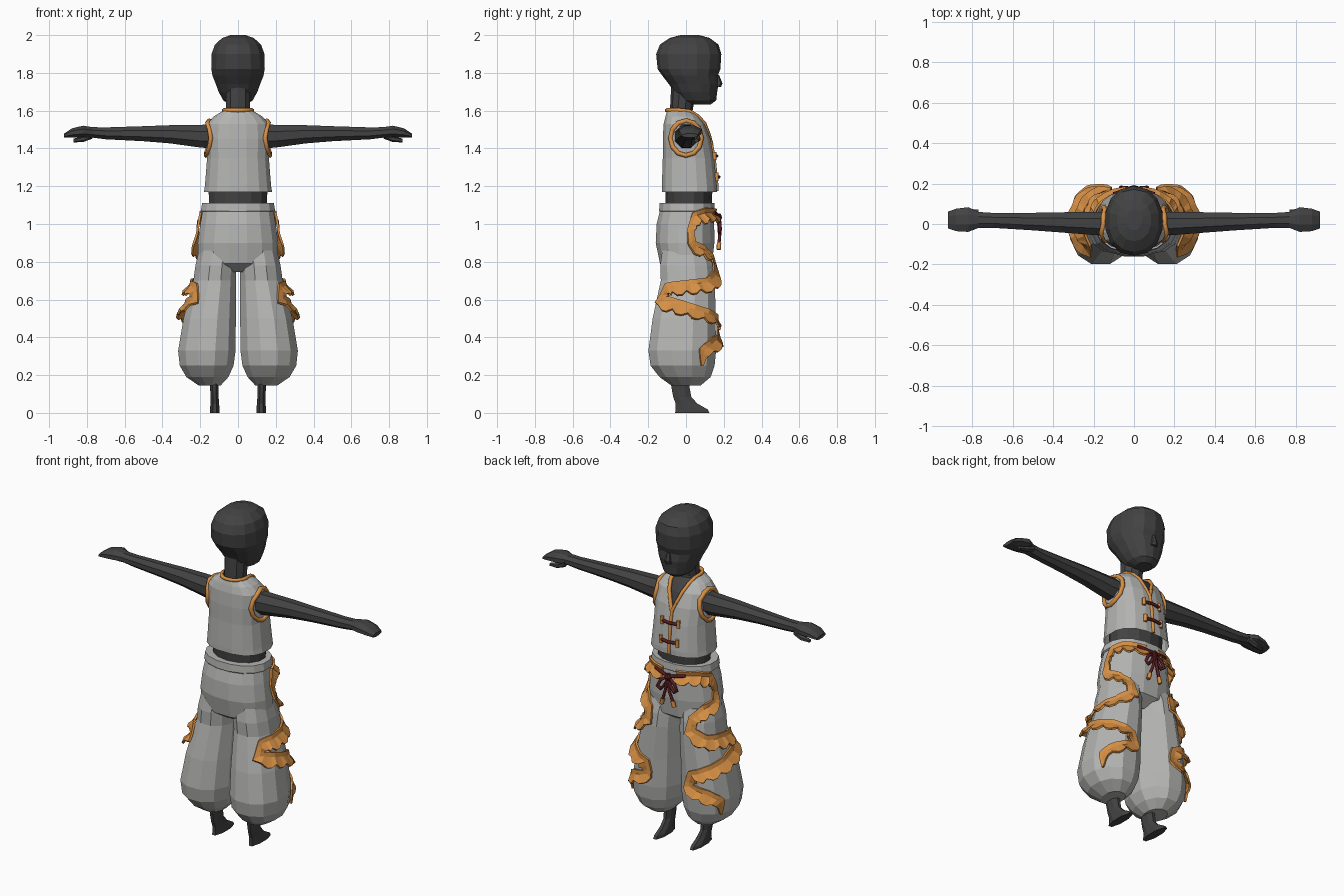
import bpy, bmesh
from math import sin, cos, pi, radians, copysign
from mathutils import Vector
from mathutils.bvhtree import BVHTree

cube = bpy.data.objects.get("Cube")
if cube:
    bpy.data.objects.remove(cube)


def material(name, r, g, b):
    m = bpy.data.materials.new(name)
    m.use_nodes = True
    m.diffuse_color = (r, g, b, 1)
    bsdf = m.node_tree.nodes["Principled BSDF"]
    bsdf.inputs["Base Color"].default_value = (r, g, b, 1)
    bsdf.inputs["Roughness"].default_value = 0.8
    return m


SKIN = material("charcoal", 0.055, 0.055, 0.055)
CLOTH = material("light grey cloth", 0.46, 0.46, 0.45)
TRIM = material("orange trim", 0.68, 0.28, 0.06)
CORD = material("dark red cord", 0.10, 0.012, 0.015)


def add(name, mesh, mat):
    mesh.materials.clear()
    mesh.materials.append(mat)
    ob = bpy.data.objects.new(name, mesh)
    bpy.context.collection.objects.link(ob)
    return ob


def loft(name, rings, mat, n=14, power=2.0, axis="z", side=1, caps=True):
    """Skin rings of (position, centre a, half a, centre b, half b)."""
    bm = bmesh.new()
    loops = []
    for pos, ca, ra, cb, rb in rings:
        loop = []
        for i in range(n):
            t = 2 * pi * (i + 0.5) / n
            a = ca + ra * copysign(abs(cos(t)) ** (2 / power), cos(t))
            b = cb + rb * copysign(abs(sin(t)) ** (2 / power), sin(t))
            x, y, z = (a, b, pos) if axis == "z" else (pos, a, b)
            loop.append(bm.verts.new((x * side, y, z)))
        loops.append(loop)
    for lo, hi in zip(loops, loops[1:]):
        for i in range(n):
            j = (i + 1) % n
            bm.faces.new((lo[i], lo[j], hi[j], hi[i]))
    if caps:
        bm.faces.new(loops[0])
        bm.faces.new(loops[-1])
    bmesh.ops.recalc_face_normals(bm, faces=bm.faces)
    me = bpy.data.meshes.new(name)
    bm.to_mesh(me)
    bm.free()
    return add(name, me, mat)


def tube(name, pts, radius, mat, closed=False):
    cu = bpy.data.curves.new(name, "CURVE")
    cu.dimensions = "3D"
    cu.bevel_depth = radius
    cu.bevel_resolution = 1
    cu.use_fill_caps = True
    sp = cu.splines.new("POLY")
    sp.points.add(len(pts) - 1)
    for p, co in zip(sp.points, pts):
        p.co = (*co, 1)
    sp.use_cyclic_u = closed
    tmp = bpy.data.objects.new(name, cu)
    me = bpy.data.meshes.new_from_object(tmp)
    bpy.data.objects.remove(tmp)
    return add(name, me, mat)


def surface(*obs):
    verts, polys = [], []
    for ob in obs:
        k = len(verts)
        verts += [v.co.copy() for v in ob.data.vertices]
        polys += [[k + i for i in p.vertices] for p in ob.data.polygons]
    return BVHTree.FromPolygons(verts, polys)


# Head and neck
spans = [(1.632, .03, .13, .045), (1.655, -.03, .16, .08), (1.70, -.065, .165, .105),
         (1.74, -.09, .172, .12), (1.785, -.125, .168, .138), (1.82, -.15, .182, .145),
         (1.90, -.158, .187, .143), (1.95, -.138, .172, .125), (1.985, -.085, .125, .085),
         (2.0, -.03, .07, .04)]
loft("head", [(z, 0, rx, (a + b) / 2, (b - a) / 2) for z, a, b, rx in spans], SKIN, power=2.2)
loft("nose", [(1.725, 0, .022, .165, .02), (1.745, 0, .02, .172, .021),
              (1.79, 0, .01, .165, .01)], SKIN, n=6)
loft("neck", [(1.53, 0, .08, -.025, .07), (1.60, 0, .066, -.025, .06),
              (1.74, 0, .068, -.01, .068)], SKIN, n=10)

# Torso under the vest
vest_rings = [(1.17, 0, .183, .018, .148), (1.20, 0, .178, .018, .148), (1.35, 0, .166, .013, .138),
              (1.45, 0, .17, .003, .128), (1.53, 0, .165, -.01, .11), (1.57, 0, .13, -.02, .09),
              (1.602, 0, .075, -.032, .068)]
loft("torso", [(1.05, 0, .155, .015, .12), (1.19, 0, .16, .015, .125)] +
     [(z - .008, x, rx * .94, y, ry * .94) for z, x, rx, y, ry in vest_rings[2:]], SKIN)

# Vest with the V neck cut away
vest = loft("vest", vest_rings, CLOTH, n=16, power=2.5, caps=False)
vest_skin = surface(vest)
V_Z, SLOPE = 1.42, 0.39
bm = bmesh.new()
bm.from_mesh(vest.data)
for s in (1, -1):
    bmesh.ops.bisect_plane(bm, geom=bm.verts[:] + bm.edges[:] + bm.faces[:],
                           plane_co=(0, 0, V_Z), plane_no=(s, 0, -SLOPE))
opening = []
for f in bm.faces:
    c = f.calc_center_median()
    if c.y > 0 and abs(c.x) < SLOPE * (c.z - V_Z):
        opening.append(f)
bmesh.ops.delete(bm, geom=opening, context="FACES")
bm.to_mesh(vest.data)
bm.free()


def vest_front(x, z):
    hit = vest_skin.ray_cast(Vector((x, 1, z)), Vector((0, -1, 0)))[0]
    return hit if hit else Vector((x, 0.03, z))


def neck_edge(s):
    return [vest_front(s * SLOPE * (z - V_Z), z) for z in (V_Z, 1.47, 1.53, 1.57, 1.597)]


# Orange edging of the vest
collar = [(.075 * cos(t), -.032 + .07 * sin(t), 1.602)
          for t in [pi + pi * i / 8 for i in range(9)]]
tube("neck_trim", neck_edge(-1)[1:] + collar + neck_edge(1)[::-1], .011, TRIM)
tube("neck_trim_corner", [vest_front(-.0195, 1.47), vest_front(0, V_Z)], .011, TRIM)
tube("front_trim", [vest_front(0, z) for z in (V_Z, 1.35, 1.27, 1.20, 1.175)], .010, TRIM)
for label, s in (("left", 1), ("right", -1)):
    pts = []
    for i in range(12):
        t = 2 * pi * i / 12
        start = Vector((s, .082 * cos(t), 1.455 + .092 * sin(t)))
        hit = vest_skin.ray_cast(start, Vector((-s, 0, 0)))[0]
        pts.append(hit + Vector((s * .004, 0, 0)))
    tube(label + "_armhole_trim", pts, .013, TRIM, closed=True)

# Toggle fasteners
for i, z in enumerate((1.36, 1.25)):
    y = vest_front(0, z).y + .012
    tube(f"toggle_cord_{i}", [(-.05, y - .006, z), (0, y + .004, z), (.05, y - .006, z)], .009, CORD)
    for s in (-1, 1):
        tube(f"toggle_end_{i}", [(s * .055, y - .008, z - .022), (s * .055, y - .008, z + .022)],
             .011, TRIM)

# Trousers
hips = loft("trouser_hips", [
    (.745, 0, .13, 0, .07), (.79, 0, .215, 0, .14), (.90, 0, .217, -.005, .158),
    (1.0, 0, .203, -.003, .155), (1.065, 0, .192, .003, .145), (1.07, 0, .20, .005, .15),
    (1.112, 0, .193, .005, .147)], CLOTH, n=16, power=2.2)
leg_rings = [(.145, .15, .06, 0, .08), (.19, .162, .115, -.005, .14), (.25, .166, .147, -.018, .175),
             (.33, .165, .157, -.02, .185), (.50, .15, .143, -.01, .172),
             (.70, .124, .116, .01, .148), (.78, .117, .112, .005, .146), (.86, .105, .105, 0, .13)]
legs = [loft(n + "_trouser_leg", leg_rings, CLOTH, n=12, power=2.15, side=s)
        for n, s in (("left", 1), ("right", -1))]
trouser_skin = surface(hips, *legs)

# Winding frayed ribbon: (angle round the leg from the chest side, height)
path = [(-25, 1.055), (20, 1.06), (60, 1.04), (76, .97), (70, .89), (35, .86), (10, .81),
        (10, .74), (40, .69), (90, .675), (132, .665), (138, .60), (100, .57), (50, .525),
        (12, .48), (6, .41), (40, .375), (62, .33), (64, .25)]


def on_leg(u, z, lift):
    t = u / .15
    d = Vector((sin(t), cos(t), 0))
    c = Vector((.12, 0, z))
    hit = trouser_skin.ray_cast(c + d, -d)[0]
    return (hit if hit else c + d * .15) + d * lift


def ribbon(name, side):
    ctrl = [Vector((radians(a) * .15, z)) for a, z in path]
    pts = []
    for a, b in zip(ctrl, ctrl[1:]):
        steps = max(2, round((b - a).length / .022))
        pts += [a.lerp(b, i / steps) for i in range(steps)]
    pts.append(ctrl[-1])
    bm = bmesh.new()
    rows = []
    for i, p in enumerate(pts):
        d = (pts[min(i + 2, len(pts) - 1)] - pts[max(i - 2, 0)]).normalized()
        nrm = Vector((-d.y, d.x))
        taper = min(1, (len(pts) - i) / 6)
        row = []
        for k in (-1, 0, 1):
            fall = max(0, -nrm.y * k)
            q = p + nrm * k * taper * (.026 + fall * (.024 if i % 3 else .004))
            co = on_leg(q.x, q.y, .010 + .028 * fall)
            row.append(bm.verts.new((co.x * side, co.y, co.z)))
        rows.append(row)
    for a, b in zip(rows, rows[1:]):
        for k in (0, 1):
            bm.faces.new((a[k], a[k + 1], b[k + 1], b[k]))
    bmesh.ops.recalc_face_normals(bm, faces=bm.faces)
    me = bpy.data.meshes.new(name)
    bm.to_mesh(me)
    bm.free()
    mod = add(name, me, TRIM).modifiers.new("thickness", "SOLIDIFY")
    mod.thickness = .012
    mod.offset = 0


for label, s in (("left", 1), ("right", -1)):
    ribbon(label + "_ribbon", s)
    # Arm, hand and thumb
    loft(label + "_arm", [
        (.11, 0, .065, 1.463, .07), (.20, .003, .062, 1.465, .065), (.36, .008, .054, 1.475, .052),
        (.50, .012, .047, 1.478, .043), (.70, .018, .04, 1.48, .034), (.77, .02, .043, 1.485, .03),
        (.82, .022, .066, 1.49, .033), (.88, .02, .06, 1.482, .026), (.92, .02, .045, 1.468, .012)],
        SKIN, n=8, axis="x", side=s)
    loft(label + "_thumb", [(.77, .055, .018, 1.47, .018), (.82, .06, .018, 1.45, .016),
                            (.87, .055, .012, 1.442, .01)], SKIN, n=6, axis="x", side=s)
    # Ankle and pointed foot
    loft(label + "_foot", [
        (0, .123, .027, .033, .098), (.018, .123, .027, .03, .092), (.05, .123, .025, .002, .062),
        (.085, .124, .023, -.02, .052), (.14, .125, .025, -.03, .052), (.25, .13, .028, -.03, .055)],
        SKIN, n=8, side=s)
    # Waist bow
    tube(label + "_waist_cord", [(s * .10, .148, 1.06), (s * .05, .164, 1.05), (0, .17, 1.04)], .010, CORD)
    tube(label + "_bow_loop", [(0, .172, 1.035), (s * .045, .178, 1.01), (s * .065, .18, .97),
                               (s * .045, .178, .955), (s * .02, .176, .985)], .010, CORD, closed=True)
    tube(label + "_bow_tail", [(0, .175, 1.03), (s * .012, .18, .96), (s * .032, .175, .90)], .009, CORD)
    tube(label + "_tail_tip", [(s * .032, .175, .90), (s * .042, .173, .865)], .012, TRIM)
loft("bow_knot", [(1.015, 0, .014, .172, .012), (1.035, 0, .022, .175, .018),
                  (1.055, 0, .014, .172, .012)], CORD, n=8)
